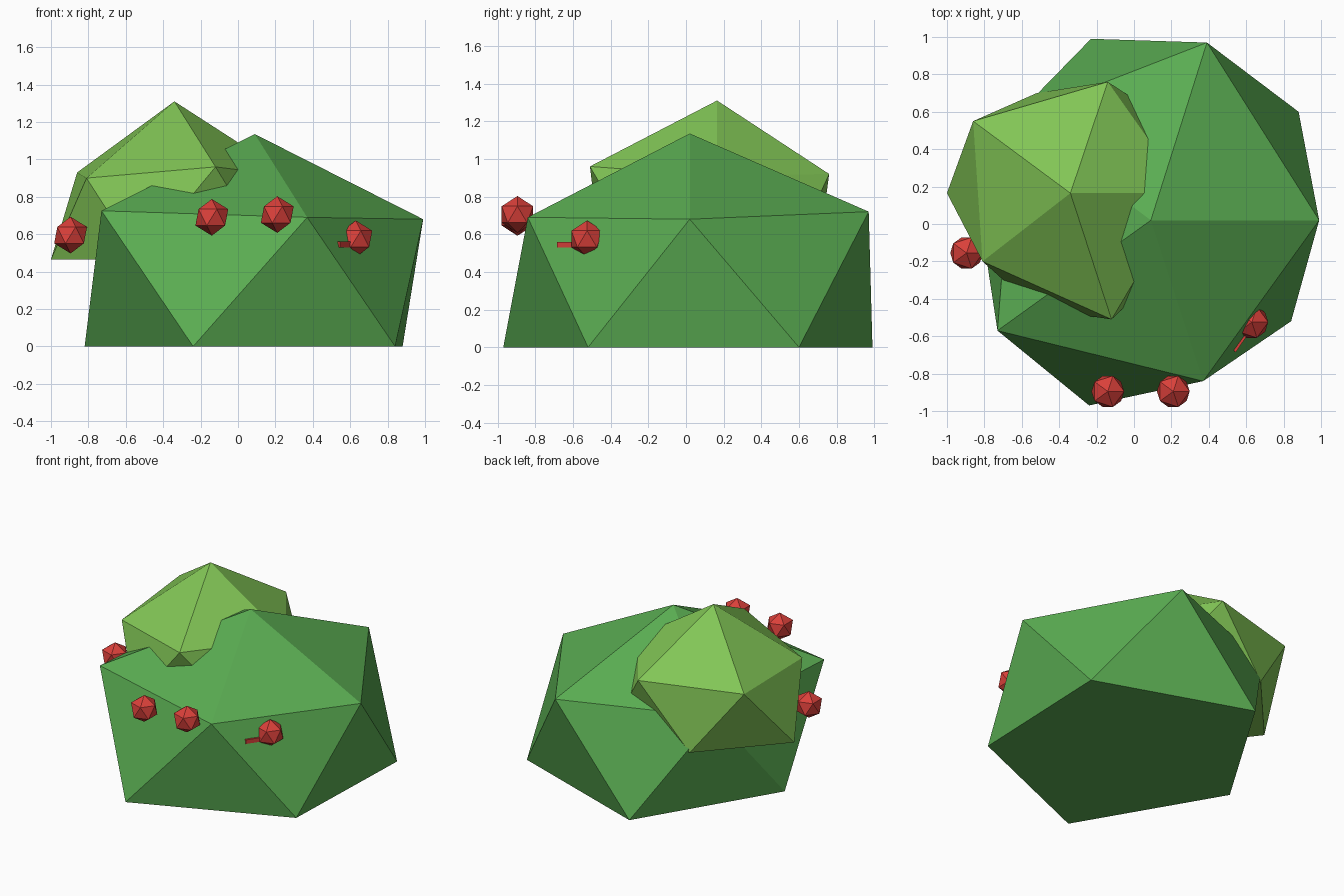
import bpy
import bmesh
import math
from mathutils import Matrix, Vector

default_cube = bpy.data.objects.get("Cube")
if default_cube:
    bpy.data.objects.remove(default_cube, do_unlink=True)


def make_material(name, colour):
    material = bpy.data.materials.new(name)
    material.use_nodes = True
    rgba = (*colour, 1.0)
    material.diffuse_color = rgba
    material.node_tree.nodes["Principled BSDF"].inputs["Base Color"].default_value = rgba
    return material


def finish_object(name, bm, material):
    bmesh.ops.recalc_face_normals(bm, faces=bm.faces[:])
    mesh = bpy.data.meshes.new(name)
    bm.to_mesh(mesh)
    bm.free()
    mesh.materials.append(material)
    obj = bpy.data.objects.new(name, mesh)
    bpy.context.collection.objects.link(obj)
    return obj


def make_foliage(name, apex, upper_ring, lower_ring, base_height, material):
    """Uneven icosahedron with its bottom cut flat."""
    bm = bmesh.new()
    top = bm.verts.new(apex)
    upper = [bm.verts.new(point) for point in upper_ring]
    lower = [bm.verts.new((x, y, base_height)) for x, y in lower_ring]
    count = len(upper)
    for i in range(count):
        following = (i + 1) % count
        bm.faces.new((top, upper[i], upper[following]))
        bm.faces.new((upper[i], lower[i], upper[following]))
        bm.faces.new((lower[i], lower[following], upper[following]))
    bm.faces.new(lower)
    return finish_object(name, bm, material)


def make_berry(name, centre, material):
    bm = bmesh.new()
    bmesh.ops.create_icosphere(bm, subdivisions=1, radius=0.098,
                               matrix=Matrix.Translation(centre))
    return finish_object(name, bm, material)


dark_green = make_material("leaf green", (0.102, 0.413, 0.084))
light_green = make_material("light leaf green", (0.223, 0.565, 0.093))
red = make_material("berry red", (0.70, 0.051, 0.042))

# Large bush
make_foliage(
    "large_bush", (0.09, 0.02, 1.135),
    [(0.99, 0.02, 0.68), (0.39, 0.97, 0.72), (-0.64, 0.57, 0.71),
     (-0.73, -0.57, 0.725), (0.37, -0.84, 0.69)],
    [(0.88, 0.6), (-0.23, 0.99), (-0.82, 0.02), (-0.24, -0.97), (0.84, -0.52)],
    0.0, dark_green)

# Smaller bush growing out of its side
make_foliage(
    "small_bush", (-0.34, 0.165, 1.31),
    [(0.28, 0.165, 0.91), (-0.14, 0.76, 0.92), (-0.86, 0.55, 0.93),
     (-0.81, -0.2, 0.9), (-0.12, -0.51, 0.96)],
    [(0.18, 0.55), (-0.52, 0.7), (-1.0, 0.165), (-0.53, -0.45), (0.18, -0.22)],
    0.465, light_green)

# Berries
berries = {
    "side_berry": (-0.895, -0.155, 0.595),
    "front_right_berry": (-0.14, -0.895, 0.69),
    "front_left_berry": (0.21, -0.895, 0.705),
    "sunken_berry": (0.63, -0.525, 0.575),
}
for berry_name, berry_centre in berries.items():
    make_berry(berry_name, Vector(berry_centre), red)

# Sliver of a berry buried in the leaves
bm = bmesh.new()
bmesh.ops.create_cube(
    bm, size=1.0,
    matrix=Matrix.Translation((0.57, -0.63, 0.545))
    @ Matrix.Rotation(math.radians(56), 4, "Z")
    @ Matrix.Diagonal((0.12, 0.02, 0.03, 1.0)))
finish_object("buried_berry", bm, red)
